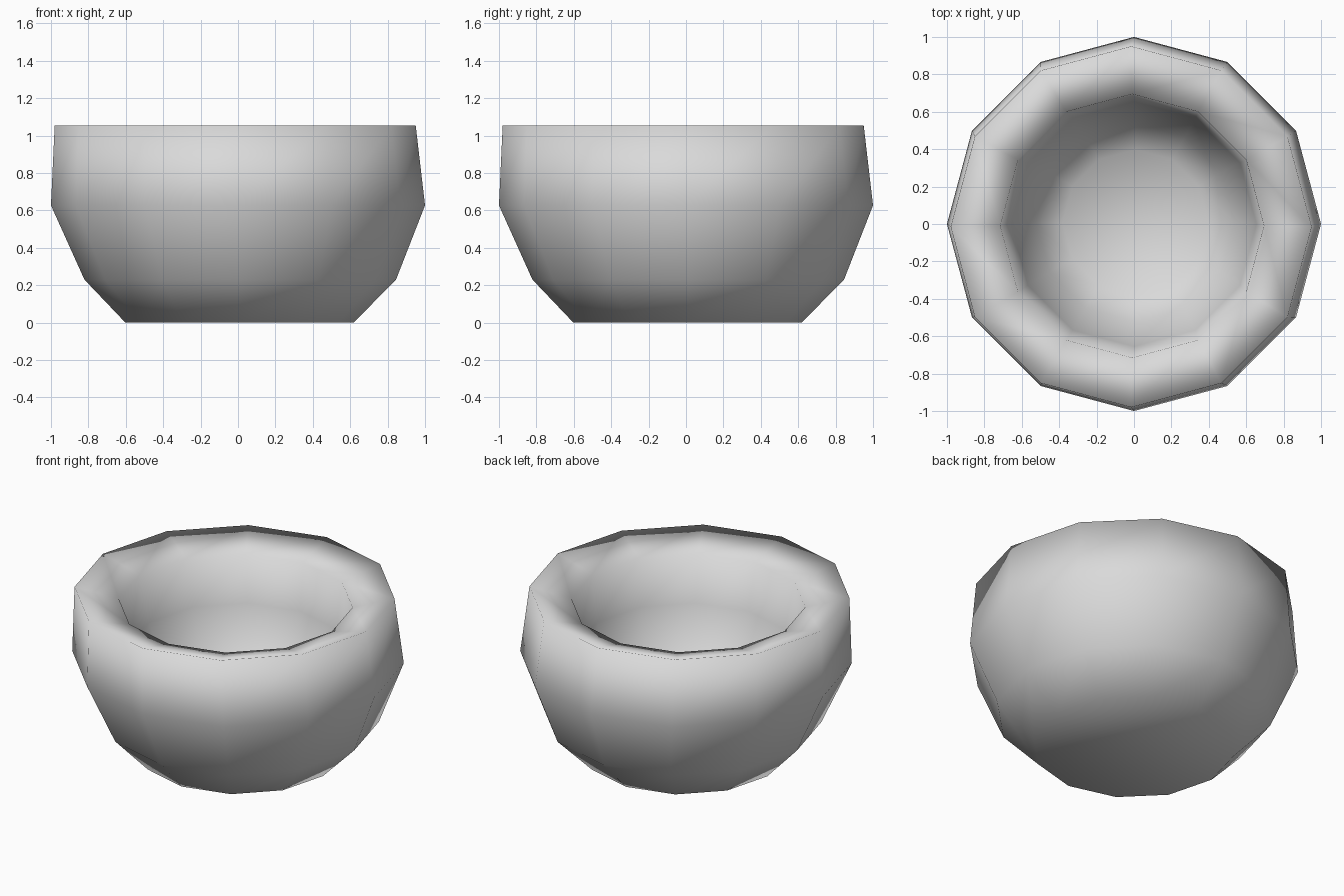
import bpy, bmesh
from math import cos, sin, pi

old = bpy.data.objects.get("Cube")
if old:
    bpy.data.objects.remove(old, do_unlink=True)

SIDES = 12

# Single pale grey clay material
grey = bpy.data.materials.new("pale_grey")
grey.use_nodes = True
colour = (0.7, 0.7, 0.7, 1)
grey.diffuse_color = colour
grey.node_tree.nodes["Principled BSDF"].inputs["Base Color"].default_value = colour

# Wall profile: radius, height, sideways shift (the bowl leans slightly)
profile = [
    (0.61, 0.0, 0.008), (0.833, 0.23, 0.012), (1.0, 0.627, 0.0), (0.965, 1.055, -0.015),
    (0.705, 0.985, -0.01), (0.655, 0.68, 0.0), (0.53, 0.41, 0.008), (0.39, 0.28, 0.008),
]


def lathe(name, rings):
    """Revolve the profile and cap its first and last rings."""
    bm = bmesh.new()
    loops = []
    for r, z, shift in rings:
        loops.append([bm.verts.new((r * cos(2 * pi * i / SIDES) + shift,
                                    r * sin(2 * pi * i / SIDES) + shift, z))
                      for i in range(SIDES)])
    for a, b in zip(loops, loops[1:]):
        for i in range(SIDES):
            j = (i + 1) % SIDES
            bm.faces.new((a[i], a[j], b[j], b[i]))
    bm.faces.new(loops[0][::-1])   # underside
    bm.faces.new(loops[-1])        # inner floor
    bmesh.ops.recalc_face_normals(bm, faces=bm.faces)
    for f in bm.faces:
        f.smooth = True
    mesh = bpy.data.meshes.new(name)
    bm.to_mesh(mesh)
    bm.free()
    mesh.materials.append(grey)
    obj = bpy.data.objects.new(name, mesh)
    bpy.context.collection.objects.link(obj)
    return obj


# Thick-walled bowl, smooth all over
lathe("bowl", profile)
